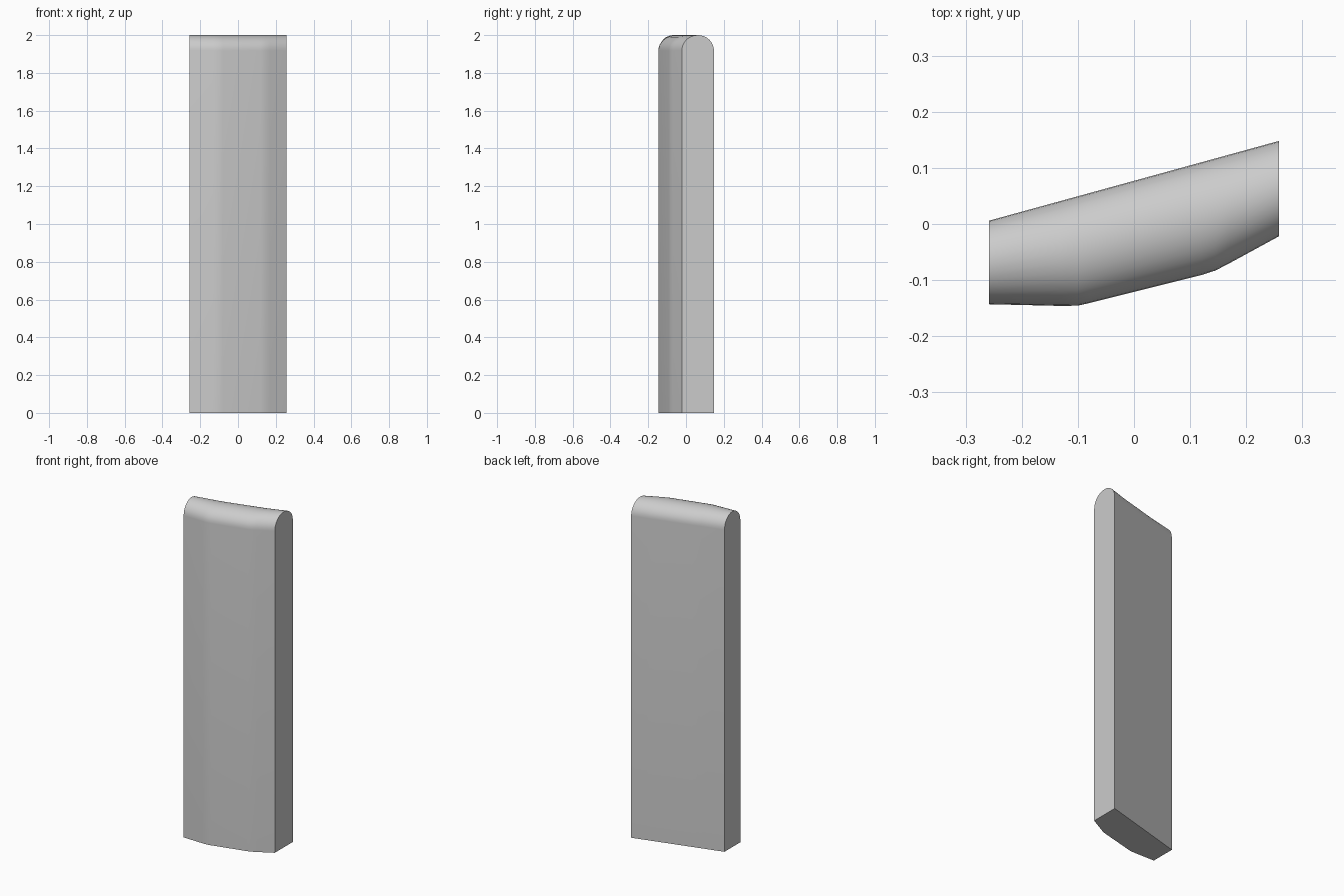
import bpy, bmesh, math

if "Cube" in bpy.data.objects:
    bpy.data.objects.remove(bpy.data.objects["Cube"])

# Plan outline stations: x and front edge y (softly bent front, straight back)
FRONT = [(-0.258, -0.143), (-0.13, -0.146), (-0.10, -0.1455), (-0.08, -0.141),
         (0.12, -0.091), (0.145, -0.083), (0.17, -0.070), (0.258, -0.022)]
HEIGHT, ROUND, STEPS = 2.0, 0.082, 16


def back_y(x):
    return 0.077 + 0.275 * x


def section(x, front):
    """Upright cross-section with a rounded top."""
    back = back_y(x)
    mid, half = (front + back) / 2, (back - front) / 2
    pts = [(x, front, 0)]
    for i in range(STEPS + 1):
        a = math.pi * i / STEPS
        pts.append((x, mid - half * math.cos(a),
                    HEIGHT - ROUND + ROUND * math.sin(a)))
    return pts + [(x, back, 0)]


# Loft the sections along x
bm = bmesh.new()
rings = [[bm.verts.new(p) for p in section(x, y)] for x, y in FRONT]
n = len(rings[0])
for a, b in zip(rings, rings[1:]):
    for i in range(n - 1):
        bm.faces.new((a[i], b[i], b[i + 1], a[i + 1]))

# Flat ends and flat base
bm.faces.new(rings[0])
bm.faces.new(rings[-1])
bm.faces.new([r[0] for r in rings] + [r[-1] for r in reversed(rings)])
bmesh.ops.recalc_face_normals(bm, faces=bm.faces)

mesh = bpy.data.meshes.new("rounded_slab")
bm.to_mesh(mesh)
bm.free()
slab = bpy.data.objects.new("rounded_slab", mesh)
bpy.context.collection.objects.link(slab)
bpy.context.view_layer.objects.active = slab
slab.select_set(True)
bpy.ops.object.shade_smooth_by_angle(angle=math.radians(35))
